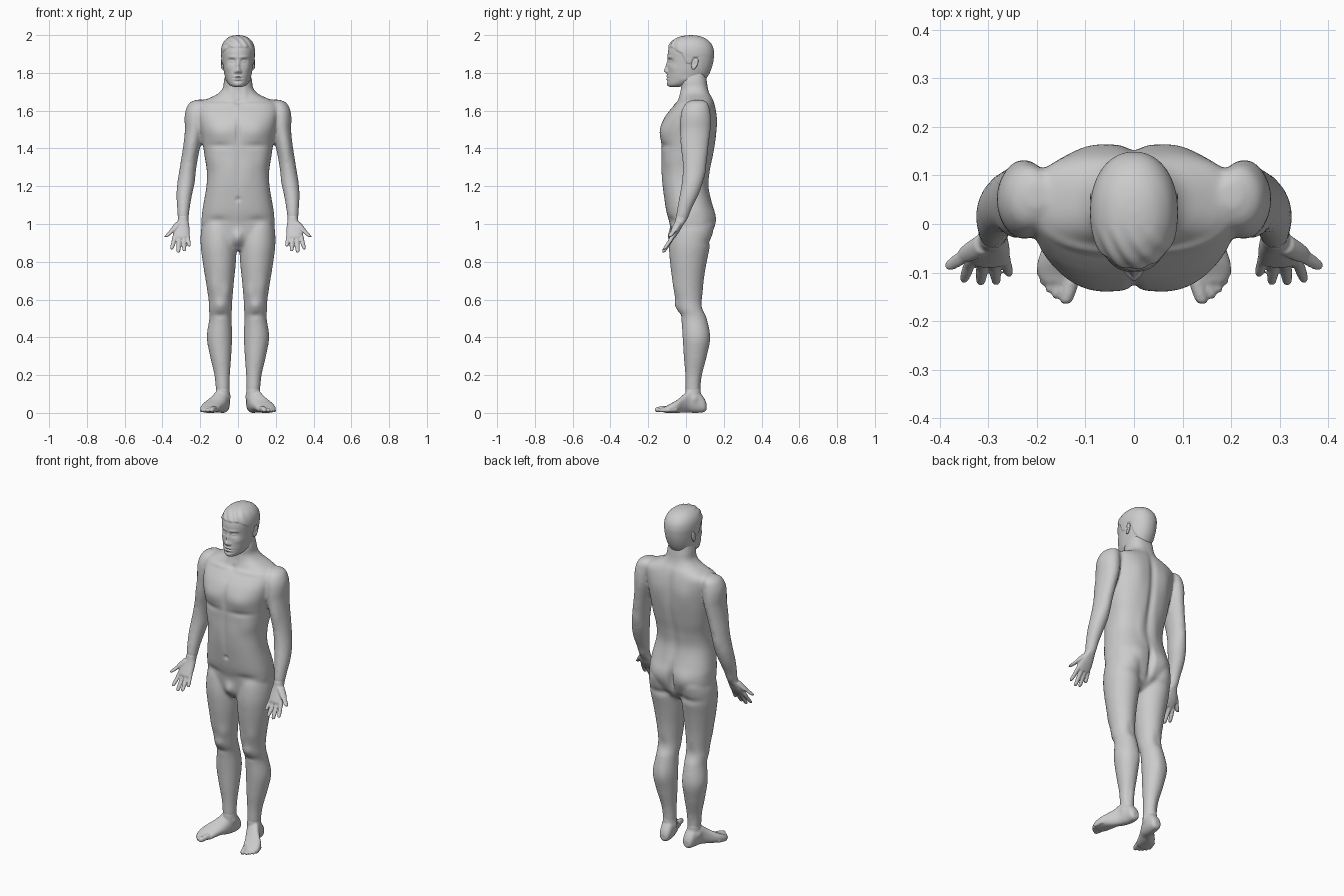
import bpy, bmesh, math
from mathutils import Vector


def spline(rows, steps):
    """Catmull-Rom through rows of numbers."""
    out = []
    for i in range(len(rows) - 1):
        a, b = rows[max(i - 1, 0)], rows[i]
        c, d = rows[i + 1], rows[min(i + 2, len(rows) - 1)]
        for k in range(steps):
            t = k / steps
            out.append([0.5 * (2 * q + (r - p) * t + (2 * p - 5 * q + 4 * r - s) * t * t
                               + (3 * q - p - 3 * r + s) * t ** 3)
                        for p, q, r, s in zip(a, b, c, d)])
    return out + [list(rows[-1])]


def loft(bm, rows, axis='z', side=1, segs=48, steps=6, power=2.0):
    """Rows are (position on axis, centre x, half width, low, high)."""
    rings = []
    for t, c, r, lo, hi in spline(rows, steps):
        ring = []
        for k in range(segs):
            ang = 2 * math.pi * k / segs
            u, v = [math.copysign(abs(f(ang)) ** (2 / power), f(ang)) for f in (math.cos, math.sin)]
            x, w = side * (c + r * u), (lo + hi) / 2 + (hi - lo) / 2 * v
            ring.append(bm.verts.new((x, w, t) if axis == 'z' else (x, t, w)))
        rings.append(ring)
    for p, q in zip(rings, rings[1:]):
        for k in range(segs):
            n = (k + 1) % segs
            bm.faces.new((p[k], p[n], q[n], q[k]))
    bm.faces.new(rings[0][::-1])
    bm.faces.new(rings[-1])


def digit(bm, base, tip, r, axis='z'):
    rows = []
    for k, s in ((0, 1), (.45, 1), (.85, .85), (.96, .6), (1, .25)):
        p, e = Vector(base).lerp(Vector(tip), k), r * s
        t, w = (p.z, p.y) if axis == 'z' else (p.y, p.z)
        rows.append((t, p.x, e, w - e, w + e))
    loft(bm, rows, axis, segs=16, steps=4)


def finish(name, bm, voxel=0, smooth=0, mirror=False):
    bmesh.ops.recalc_face_normals(bm, faces=bm.faces[:])
    me = bpy.data.meshes.new(name)
    bm.to_mesh(me)
    bm.free()
    ob = bpy.data.objects.new(name, me)
    bpy.context.collection.objects.link(ob)
    if voxel:
        m = ob.modifiers.new("fuse", 'REMESH')
        m.mode, m.voxel_size = 'VOXEL', voxel
    if smooth:
        m = ob.modifiers.new("soften", 'SMOOTH')
        m.factor, m.iterations = 0.5, smooth
    if mirror:
        ob.modifiers.new("other_side", 'MIRROR')
    bpy.context.view_layer.objects.active = ob
    for m in list(ob.modifiers):
        bpy.ops.object.modifier_apply(modifier=m.name)
    ob.data.shade_smooth()
    return ob


def sculpt(ob, bumps):
    """Symmetric soft brush strokes: centre, radii, height along the normal."""
    normals = [v.normal.copy() for v in ob.data.vertices]
    for v, n in zip(ob.data.vertices, normals):
        x, y, z = abs(v.co.x), v.co.y, v.co.z
        h = 0
        for cx, cy, cz, rx, ry, rz, amt in bumps:
            dz = (z - cz) / rz
            if abs(dz) < 2.5:
                h += amt * math.exp(-dz * dz - ((x - cx) / rx) ** 2 - ((y - cy) / ry) ** 2)
        v.co += n * h
    ob.data.update()


# Body: torso with neck, arms and legs fused together
torso = [(.86, .05, -.04, .06), (.90, .13, -.07, .11), (.95, .178, -.08, .135), (1.0, .194, -.086, .148),
         (1.05, .192, -.1, .15), (1.10, .184, -.11, .14), (1.2, .167, -.123, .117), (1.28, .165, -.127, .125),
         (1.36, .177, -.128, .143), (1.44, .189, -.131, .156), (1.51, .202, -.131, .161),
         (1.56, .21, -.116, .162), (1.60, .215, -.088, .158), (1.63, .213, -.062, .152),
         (1.65, .19, -.045, .146), (1.67, .145, -.036, .138), (1.69, .106, -.03, .126),
         (1.72, .08, -.027, .116), (1.76, .074, -.03, .11), (1.82, .06, -.02, .1)]
arm = [(1.658, .2, .02, .035, .085), (1.64, .213, .043, .0, .115), (1.60, .222, .052, -.022, .127),
       (1.55, .226, .053, -.03, .132), (1.5, .229, .051, -.03, .13), (1.42, .243, .046, -.024, .12),
       (1.35, .256, .044, -.017, .112), (1.28, .267, .044, -.017, .102), (1.22, .275, .046, -.022, .09),
       (1.15, .285, .041, -.034, .064), (1.08, .289, .033, -.047, .03), (1.03, .29, .028, -.052, .01),
       (1.0, .29, .015, -.045, -.01)]
leg = [(1.06, .10, .05, -.04, .09), (1.0, .105, .085, -.075, .138), (.9, .103, .095, -.09, .13),
       (.8, .099, .088, -.085, .11), (.7, .096, .075, -.072, .094), (.6, .093, .063, -.055, .087),
       (.55, .093, .061, -.044, .092), (.5, .093, .059, -.026, .11), (.4, .098, .067, -.018, .127),
       (.3, .092, .056, -.012, .11), (.2, .084, .041, -.004, .085), (.12, .081, .036, -.002, .077),
       (.06, .08, .03, .01, .08), (.04, .08, .015, .025, .06)]
bm = bmesh.new()
loft(bm, [(z, 0, w, lo, hi) for z, w, lo, hi in torso], segs=72, power=2.5)
for s in (1, -1):
    loft(bm, arm, side=s)
    loft(bm, leg, side=s)
body = finish("body", bm, .008, 8)
# Chest, belly and shoulders
sculpt(body, [
    (.09, -.13, 1.485, .075, .06, .05, .012), (.1, -.13, 1.415, .07, .06, .016, -.006),
    (0, -.13, 1.49, .012, .05, .07, -.009), (0, -.13, 1.27, .012, .05, .12, -.004),
    (0, -.11, 1.13, .011, .04, .011, -.009), (.05, -.13, 1.29, .04, .05, .09, .004),
    (.13, -.1, 1.34, .04, .06, .05, .004), (0, -.09, .93, .025, .05, .035, .02),
    (.11, -.09, 1.02, .05, .05, .02, -.006), (.1, -.05, 1.635, .08, .06, .009, .004),
    (0, -.04, 1.645, .016, .04, .014, -.008), (.035, -.02, 1.69, .014, .03, .04, .004),
    (.265, .05, 1.57, .04, .06, .06, .005), (.25, -.02, 1.4, .03, .04, .07, .005),
    (.265, .1, 1.28, .025, .03, .03, .003)])
# Back, seat and legs
sculpt(body, [
    (0, .15, 1.36, .02, .07, .2, -.012), (0, .15, 1.58, .02, .06, .08, -.006),
    (.09, .16, 1.53, .05, .06, .08, .007), (.05, .12, 1.22, .025, .05, .09, .004),
    (0, .15, 1.0, .015, .1, .075, -.026), (.085, .15, 1.02, .06, .07, .06, .013),
    (.09, .12, .905, .07, .05, .02, -.008), (.18, .06, 1.02, .03, .04, .04, -.005),
    (.093, -.05, .57, .028, .04, .03, .009), (.093, -.03, .515, .03, .04, .015, -.004),
    (.06, -.06, .64, .025, .04, .04, .005), (.13, -.06, .67, .025, .04, .05, .004),
    (.093, .09, .57, .025, .03, .04, -.006), (.07, .12, .4, .025, .04, .06, .004),
    (.098, .08, .16, .012, .03, .07, -.003)])

# Hands: palm, four fingers and a thumb
bm = bmesh.new()
loft(bm, [(1.055, .29, .02, -.04, .01), (1.04, .29, .026, -.052, .011), (1.015, .291, .029, -.058, -.002),
          (.99, .295, .037, -.067, -.018), (.96, .299, .043, -.08, -.035), (.935, .299, .042, -.09, -.052),
          (.922, .299, .036, -.089, -.062)], power=2.3)
for base, mid, tip, r in (((.331, -.066, .945), (.343, -.09, .9), (.351, -.116, .865), .0115),
                          ((.31, -.068, .94), (.314, -.094, .89), (.316, -.121, .848), .012),
                          ((.288, -.068, .94), (.286, -.094, .895), (.284, -.121, .855), .0115),
                          ((.268, -.066, .945), (.262, -.084, .91), (.257, -.104, .88), .0105)):
    digit(bm, base, mid, r * 1.12)
    digit(bm, Vector(base).lerp(Vector(mid), .7), tip, r)
digit(bm, (.308, -.04, 1.01), (.352, -.066, .957), .021)
digit(bm, (.338, -.058, .976), (.383, -.088, .93), .014)
finish("hand", bm, .004, 3, True)

# Feet: sole with instep, and five toes
bm = bmesh.new()
loft(bm, [(.108, .077, .016, .015, .05), (.095, .077, .03, .004, .08), (.06, .08, .037, 0, .12),
          (.02, .09, .04, 0, .125), (-.01, .106, .045, 0, .1), (-.045, .132, .053, 0, .07),
          (-.08, .147, .052, 0, .05), (-.105, .152, .046, 0, .036), (-.12, .153, .035, .004, .03)],
     'y', power=2.3)
loft(bm, [(.15, .081, .03, .005, .07), (.12, .081, .036, -.003, .077), (.07, .081, .036, -.003, .08),
          (.03, .08, .03, .01, .08)])
for x, y, r in ((.141, -.165, .0155), (.161, -.154, .012), (.175, -.141, .0115),
                (.187, -.126, .011), (.195, -.107, .0105)):
    digit(bm, (x - .016, y + .06, r + .008), (x, y, r), r, 'y')
foot = finish("foot", bm, .0045, 4, True)
sculpt(foot, [(.045, .035, .085, .012, .018, .018, .005), (.118, .045, .075, .012, .018, .018, .005),
              (.095, -.02, .01, .025, .04, .02, -.005)])

# Head
rows = [(1.726, .02, -.083, -.04), (1.732, .038, -.093, .0), (1.745, .052, -.098, .05), (1.765, .063, -.099, .095),
        (1.79, .071, -.098, .115), (1.82, .077, -.096, .129), (1.85, .081, -.095, .138),
        (1.88, .084, -.096, .143), (1.91, .086, -.096, .144), (1.94, .082, -.088, .137),
        (1.965, .07, -.07, .119), (1.983, .05, -.042, .092), (1.992, .028, -.01, .062), (1.995, .008, .018, .034)]
bm = bmesh.new()
loft(bm, [(z, 0, w, lo, hi) for z, w, lo, hi in rows], segs=160, steps=9, power=2.15)
head = finish("head", bm, 0, 4)
# Nose, eyes, brows, cheeks, lips and chin
sculpt(head, [
    (0, -.1, 1.811, .012, .03, .013, .018), (0, -.1, 1.838, .009, .03, .024, .012),
    (.013, -.1, 1.805, .007, .03, .008, .006), (.034, -.09, 1.862, .018, .03, .012, -.011),
    (.03, -.095, 1.884, .028, .03, .008, .004), (.034, -.085, 1.861, .011, .03, .007, .007),
    (.034, -.085, 1.869, .014, .03, .0025, -.002), (.05, -.07, 1.825, .02, .03, .018, .003),
    (0, -.1, 1.781, .021, .03, .005, .006), (0, -.1, 1.766, .018, .03, .006, .006),
    (0, -.1, 1.774, .023, .03, .0025, -.005), (0, -.1, 1.755, .02, .03, .005, -.003),
    (0, -.1, 1.739, .02, .03, .012, .004), (.062, .0, 1.765, .02, .03, .015, .003)])
# Short hair raised above the hairline
line = [(-.2, 1.932), (-.07, 1.932), (-.05, 1.915), (-.02, 1.9), (.0, 1.85), (.025, 1.845), (.04, 1.88),
        (.065, 1.88), (.08, 1.81), (.1, 1.765), (.3, 1.76)]
normals = [v.normal.copy() for v in head.data.vertices]
for v, n in zip(head.data.vertices, normals):
    x, y, z = v.co
    for (a, h), (b, k) in zip(line, line[1:]):
        if a <= y < b:
            edge = h + (k - h) * (y - a) / (b - a)
    m = min(max((z - edge) / .007, 0), 1)
    front = min(max((.0 - y) / .06, 0), 1)
    v.co += n * m * (.0045 + .002 * front * math.sin(170 * x + 90 * z + 60 * y))

# Ears
bm = bmesh.new()
bmesh.ops.create_uvsphere(bm, u_segments=32, v_segments=20, radius=1)
for v in bm.verts:
    x, y, z = v.co
    dish = .006 * math.exp(-(y * y + z * z) / .25) if x > 0 else 0
    v.co = (.081 + .011 * x + .004 * y - dish, .045 + .018 * y * (1 + .25 * z) + .006 * z, 1.848 + .031 * z)
finish("ear", bm, mirror=True)
